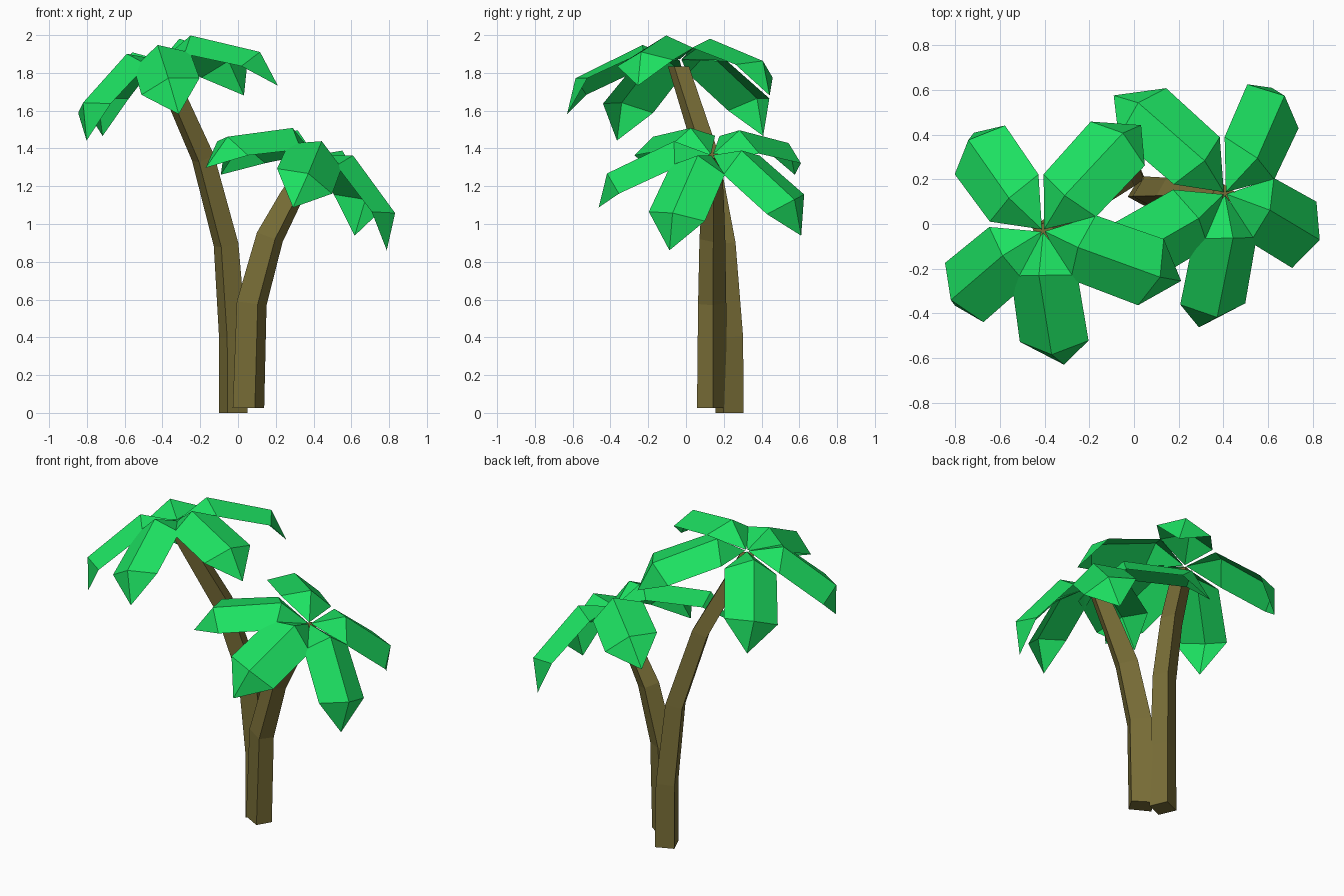
import bpy
from math import radians, cos, sin
from mathutils import Vector, Matrix

if "Cube" in bpy.data.objects:
    bpy.data.objects.remove(bpy.data.objects["Cube"])


def material(name, rgb):
    m = bpy.data.materials.new(name)
    m.diffuse_color = (*rgb, 1)
    m.use_nodes = True
    m.node_tree.nodes["Principled BSDF"].inputs["Base Color"].default_value = m.diffuse_color
    return m


BARK = material("bark", (0.19, 0.155, 0.038))
GREEN = material("leaf_green", (0.012, 0.75, 0.12))


def make_object(name, verts, faces, mat):
    mesh = bpy.data.meshes.new(name)
    mesh.from_pydata(verts, [], faces)
    mesh.materials.append(mat)
    obj = bpy.data.objects.new(name, mesh)
    bpy.context.collection.objects.link(obj)
    return obj


def trunk(name, path, radii, corners):
    """Four-sided tapering tube along a bent path; corners are angles."""
    pts = [Vector(p) for p in path]
    verts, faces = [], []
    for i, (p, r) in enumerate(zip(pts, radii)):
        up = Vector((0, 0, 1))
        if 0 < i < len(pts) - 1:
            up = pts[i + 1] - pts[i - 1]
        rot = Vector((0, 0, 1)).rotation_difference(up)
        for c in corners:
            a = radians(c)
            verts.append(p + rot @ Vector((r * cos(a), r * sin(a), 0)))
        if i:
            b = 4 * (i - 1)
            faces += [(b + k, b + (k + 1) % 4, b + 4 + (k + 1) % 4, b + 4 + k)
                      for k in range(4)]
    n = len(verts)
    faces += [(3, 2, 1, 0), (n - 4, n - 3, n - 2, n - 1)]
    make_object(name, verts, faces, BARK)


# One folded leaf pointing along +x: stem, shoulder, end of blade, tip
LEAF = [(0.008, 0, 0),
        (0.20, 0.155, -0.005), (0.20, 0, 0.08), (0.20, -0.155, -0.005),
        (0.495, 0.16, -0.15), (0.555, 0, -0.105), (0.495, -0.16, -0.15),
        (0.60, 0, -0.303)]
LEAF_FACES = [(0, 2, 1), (0, 3, 2), (1, 2, 5, 4), (2, 3, 6, 5), (4, 5, 7), (5, 6, 7)]
YAWS = (-89, -22, 52, 133, 214)


def crown(name, centre, tilt):
    """Five leaves around a point, the whole crown leaning with its trunk."""
    lean = Matrix.Translation(centre) @ Matrix.Rotation(radians(tilt), 4, 'Y')
    for i, yaw in enumerate(YAWS):
        m = lean @ Matrix.Rotation(radians(yaw), 4, 'Z')
        make_object(f"{name}_leaf_{i + 1}", [m @ Vector(v) for v in LEAF],
                    LEAF_FACES, GREEN)


# Tall palm leaning left
trunk("tall_trunk",
      [(-0.025, 0.23, 0), (-0.028, 0.23, 0.4), (-0.063, 0.197, 0.89),
       (-0.185, 0.115, 1.35), (-0.40, -0.04, 1.835)],
      [0.081, 0.078, 0.071, 0.066, 0.06], (-112, -22, 68, 158))
crown("tall", (-0.407, -0.03, 1.87), -16)

# Short palm leaning right
trunk("short_trunk",
      [(0.055, 0.135, 0.027), (0.072, 0.137, 0.58), (0.168, 0.138, 0.93),
       (0.28, 0.14, 1.14), (0.40, 0.14, 1.35)],
      [0.084, 0.08, 0.073, 0.062, 0.052], (-66, 5, 108, 189))
crown("short", (0.407, 0.137, 1.367), 24.5)
